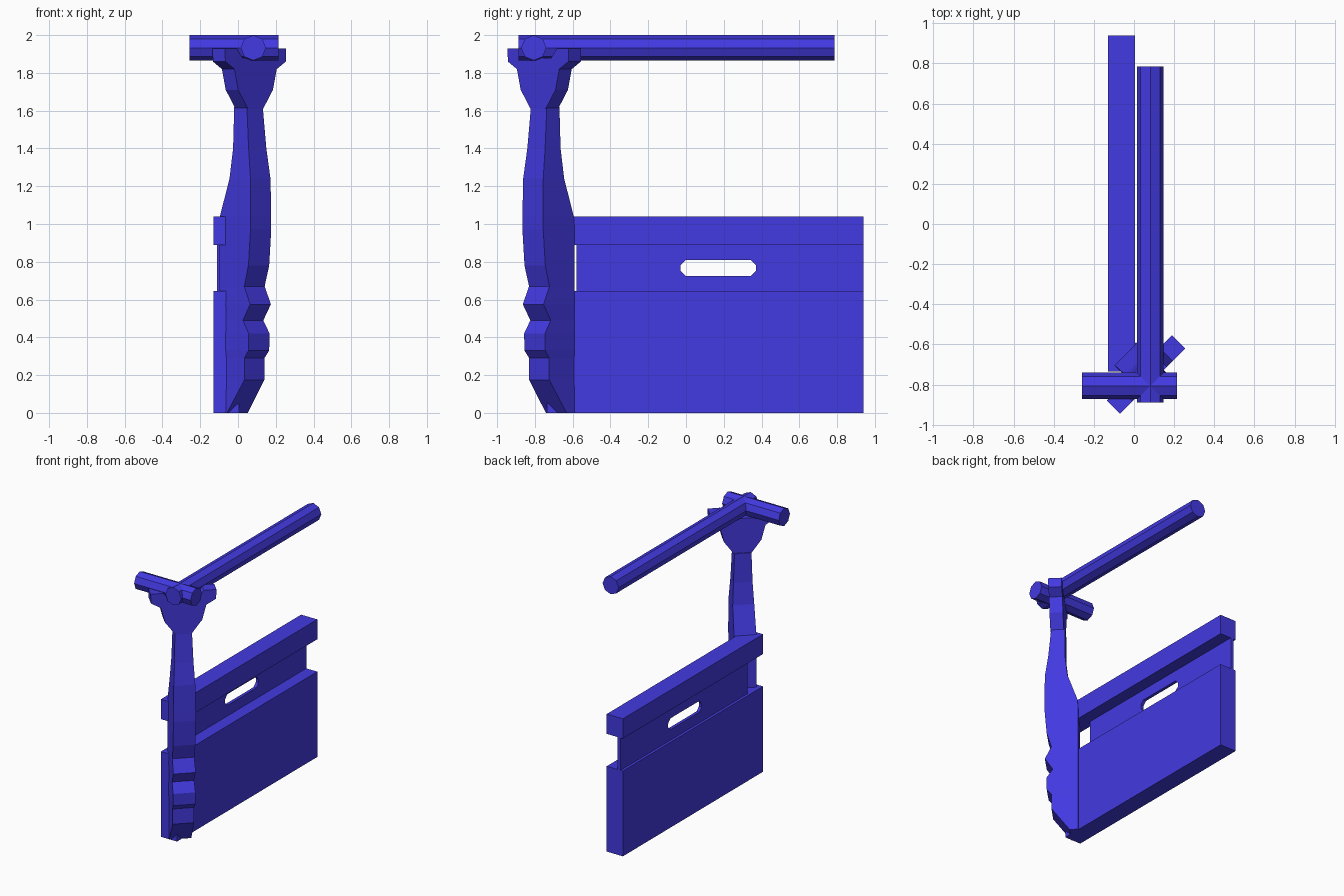
import bpy
import bmesh
from math import pi
from mathutils import Matrix, Vector

if "Cube" in bpy.data.objects:
    bpy.data.objects.remove(bpy.data.objects["Cube"], do_unlink=True)

# One flat colour for every part
COLOUR = (0.055, 0.042, 0.75, 1)
paint = bpy.data.materials.new("deep blue paint")
paint.diffuse_color = COLOUR
paint.use_nodes = True
paint.node_tree.nodes["Principled BSDF"].inputs["Base Color"].default_value = COLOUR


def finish(name, bm):
    bmesh.ops.recalc_face_normals(bm, faces=bm.faces[:])
    mesh = bpy.data.meshes.new(name)
    bm.to_mesh(mesh)
    bm.free()
    mesh.materials.append(paint)
    obj = bpy.data.objects.new(name, mesh)
    bpy.context.collection.objects.link(obj)
    return obj


def add_loop(bm, points):
    return [bm.verts.new(p) for p in points]


def bridge(bm, first, second):
    n = len(first)
    for i in range(n):
        j = (i + 1) % n
        bm.faces.new((first[i], first[j], second[j], second[i]))


def box(name, low, high):
    bm = bmesh.new()
    rings = [add_loop(bm, [(low[0], low[1], z), (high[0], low[1], z),
                           (high[0], high[1], z), (low[0], high[1], z)])
             for z in (low[2], high[2])]
    bridge(bm, *rings)
    for ring in rings:
        bm.faces.new(ring)
    return finish(name, bm)


def octagon_bar(name, start, end, radius=0.067):
    start, end = Vector(start), Vector(end)
    axis = end - start
    turn = Matrix.Rotation(pi / 2, 4, "Y" if abs(axis.x) > abs(axis.y) else "X")
    bm = bmesh.new()
    bmesh.ops.create_cone(bm, cap_ends=True, segments=8, radius1=radius,
                          radius2=radius, depth=axis.length,
                          matrix=Matrix.Translation((start + end) / 2) @ turn)
    return finish(name, bm)


# The post and its head stand diagonally: "out" runs to the front corner,
# "side" runs across it, both measured along the x and y axes
def diagonal(out, side, z):
    return (-0.345 + out + side, -0.345 - out + side, z)


# Side board with a thin recessed band holding the hand slot
BACK, FRONT = 0.94, -0.735
box("lower_panel", (-0.13, FRONT, 0), (0.005, BACK, 0.645))
box("top_rail", (-0.13, FRONT, 0.89), (0.005, BACK, 1.04))


def slotted_band(name, xs, y0, y1, z0, z1, slot, cut):
    a, b, c, d = slot
    hole = [(a + cut, c), (b - cut, c), (b, c + cut), (b, d - cut),
            (b - cut, d), (a + cut, d), (a, d - cut), (a, c + cut)]
    rim = [(y0, z0), (y1, z0), (y1, c + cut), (y1, d - cut),
           (y1, z1), (y0, z1), (y0, d - cut), (y0, c + cut)]
    bm = bmesh.new()
    rims = [add_loop(bm, [(x, *p) for p in rim]) for x in xs]
    holes = [add_loop(bm, [(x, *p) for p in hole]) for x in xs]
    bridge(bm, *rims)
    bridge(bm, *holes)
    for outer, inner in zip(rims, holes):
        bridge(bm, outer, inner)
    return finish(name, bm)


slotted_band("slotted_band", (-0.11, -0.087), -0.58, BACK, 0.645, 0.89,
             (-0.03, 0.37, 0.725, 0.81), 0.028)

# Post with finger grooves: height, outer reach, inner reach, half thickness
post_rows = [
    (0, .342, .3, .055), (.175, .432, .3, .053), (.29, .432, .3, .053),
    (.33, .455, .3, .055), (.42, .457, .3, .055), (.49, .425, .3, .054),
    (.575, .464, .3, .055), (.67, .432, .3, .054), (.78, .455, .3, .055),
    (.97, .466, .3, .055), (1.04, .466, .304, .055), (1.24, .464, .353, .053),
    (1.4, .448, .366, .047), (1.62, .434, .367, .042),
]
bm = bmesh.new()
rings = [add_loop(bm, [diagonal(inner, -w, z), diagonal(outer, -w, z),
                       diagonal(outer, w, z), diagonal(inner, w, z)])
         for z, outer, inner, w in post_rows]
for lower, upper in zip(rings, rings[1:]):
    bridge(bm, lower, upper)
bm.faces.new(rings[0])
bm.faces.new(rings[-1])
finish("grip_post", bm)

# Forked head cradling the bars, mirrored from half an outline
half = [(.04, 1.61), (.092, 1.71), (.112, 1.82), (.16, 1.86),
        (.162, 1.93), (.1, 1.93), (.07, 1.88)]
outline = half + [(-s, z) for s, z in reversed(half)]
bm = bmesh.new()
sides = [add_loop(bm, [diagonal(out, s, z) for s, z in outline])
         for out in (.372, .438)]
bridge(bm, *sides)
for side in sides:
    bm.faces.new(side)
finish("forked_head", bm)

# Crossed top bars
octagon_bar("long_bar", (0.081, -0.888, 1.933), (0.081, 0.785, 1.933))
octagon_bar("cross_bar", (-0.258, -0.806, 1.933), (0.215, -0.806, 1.933))
